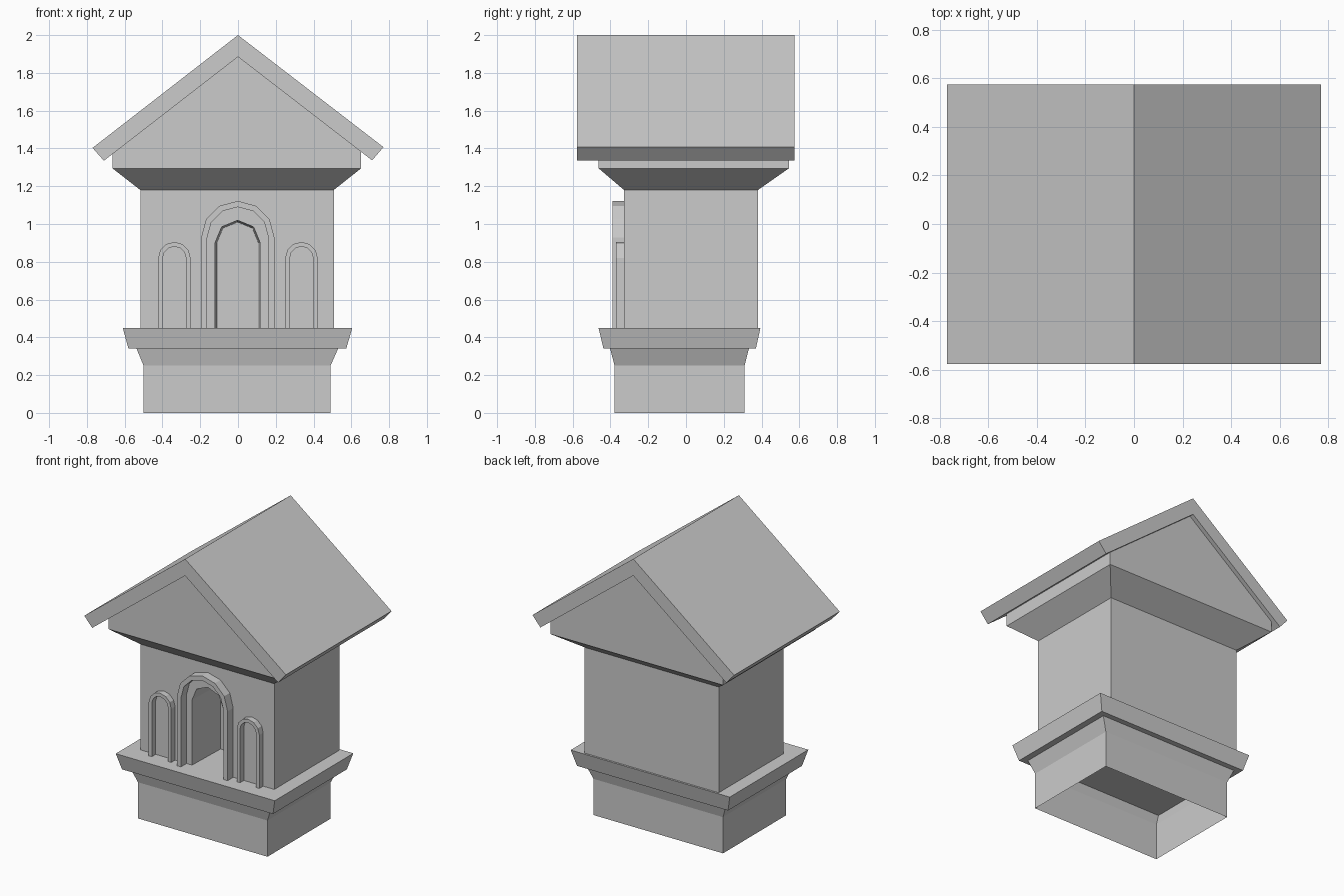
import bpy
import bmesh
from math import cos, sin, pi

default_cube = bpy.data.objects.get("Cube")
if default_cube:
    bpy.data.objects.remove(default_cube, do_unlink=True)

stone = bpy.data.materials.new("grey_stone")
stone.use_nodes = True
GREY = (0.6, 0.6, 0.6, 1)
stone.diffuse_color = GREY
stone.node_tree.nodes["Principled BSDF"].inputs["Base Color"].default_value = GREY


def loft(name, rings, caps=True):
    """Skin equal-length rings of points, optionally closing both ends."""
    bm = bmesh.new()
    loops = [[bm.verts.new(p) for p in ring] for ring in rings]
    n = len(loops[0])
    for a, b in zip(loops, loops[1:]):
        for i in range(n):
            j = (i + 1) % n
            bm.faces.new((a[i], a[j], b[j], b[i]))
    if caps:
        bm.faces.new(loops[0])
        bm.faces.new(loops[-1])
    bmesh.ops.recalc_face_normals(bm, faces=bm.faces)
    mesh = bpy.data.meshes.new(name)
    bm.to_mesh(mesh)
    bm.free()
    mesh.materials.append(stone)
    obj = bpy.data.objects.new(name, mesh)
    bpy.context.collection.objects.link(obj)
    return obj


def rect(z, x0, x1, y0, y1):
    return [(x0, y0, z), (x1, y0, z), (x1, y1, z), (x0, y1, z)]


def arch(cx, radius, spring, foot, steps):
    """Arch outline from the right foot, over the top, to the left foot."""
    curve = [(cx + radius * cos(pi * i / steps), spring + radius * sin(pi * i / steps))
             for i in range(steps + 1)]
    return [(cx + radius, foot)] + curve + [(cx - radius, foot)]


def extrude_y(name, profile, y0, y1):
    return loft(name, [[(x, y, z) for x, z in profile] for y in (y0, y1)])


# Hollow plinth, open underneath, and the ledge that closes it
loft("plinth", [rect(0, -0.50, 0.49, -0.378, 0.31),
                rect(0.25, -0.50, 0.49, -0.378, 0.31),
                rect(0.34, -0.537, 0.53, -0.402, 0.333)], caps=False)
loft("ledge", [rect(0.34, -0.58, 0.573, -0.437, 0.37),
               rect(0.45, -0.61, 0.605, -0.463, 0.394)])

# Walls with a slightly tapered doorway recess
FRONT = -0.328
walls = loft("walls", [rect(0.45, -0.517, 0.507, FRONT, 0.381),
                       rect(1.18, -0.517, 0.507, FRONT, 0.381)])
cutter = loft("doorway_cutter", [[(x, y, z) for x, z in arch(-0.002, r, 0.9, 0.4, 4)]
                                 for y, r in ((-0.34, 0.12), (-0.03, 0.11))])
cutter.hide_render = True
cut = walls.modifiers.new("doorway", 'BOOLEAN')
cut.operation = 'DIFFERENCE'
cut.solver = 'EXACT'
cut.object = cutter
bpy.context.view_layer.objects.active = walls
bpy.ops.object.modifier_apply(modifier=cut.name)
bpy.data.objects.remove(cutter, do_unlink=True)

# Raised arch frames around the doorway and the two side niches
for name, cx, outer, inner, spring, front in (
        ("doorway_frame", -0.001, 0.194, 0.162, 0.928, -0.389),
        ("right_niche_frame", -0.337, 0.086, 0.062, 0.819, -0.37),
        ("left_niche_frame", 0.336, 0.086, 0.062, 0.819, -0.37)):
    band = arch(cx, outer, spring, 0.45, 6) + arch(cx, inner, spring, 0.45, 6)[::-1]
    extrude_y(name, band, front, FRONT + 0.005)

# Flared cornice and the gable block above it
loft("cornice", [rect(1.18, -0.517, 0.507, FRONT, 0.381),
                 rect(1.295, -0.665, 0.652, -0.463, 0.545)])
extrude_y("gable", [(-0.665, 1.295), (0.652, 1.295), (0.652, 1.385),
                    (0, 1.89), (-0.665, 1.375)], -0.463, 0.545)

# Pitched roof slabs joined at the ridge
extrude_y("roof", [(0, 2), (0.77, 1.407), (0.71, 1.337), (0, 1.885),
                   (-0.71, 1.335), (-0.77, 1.403)], -0.577, 0.575)
